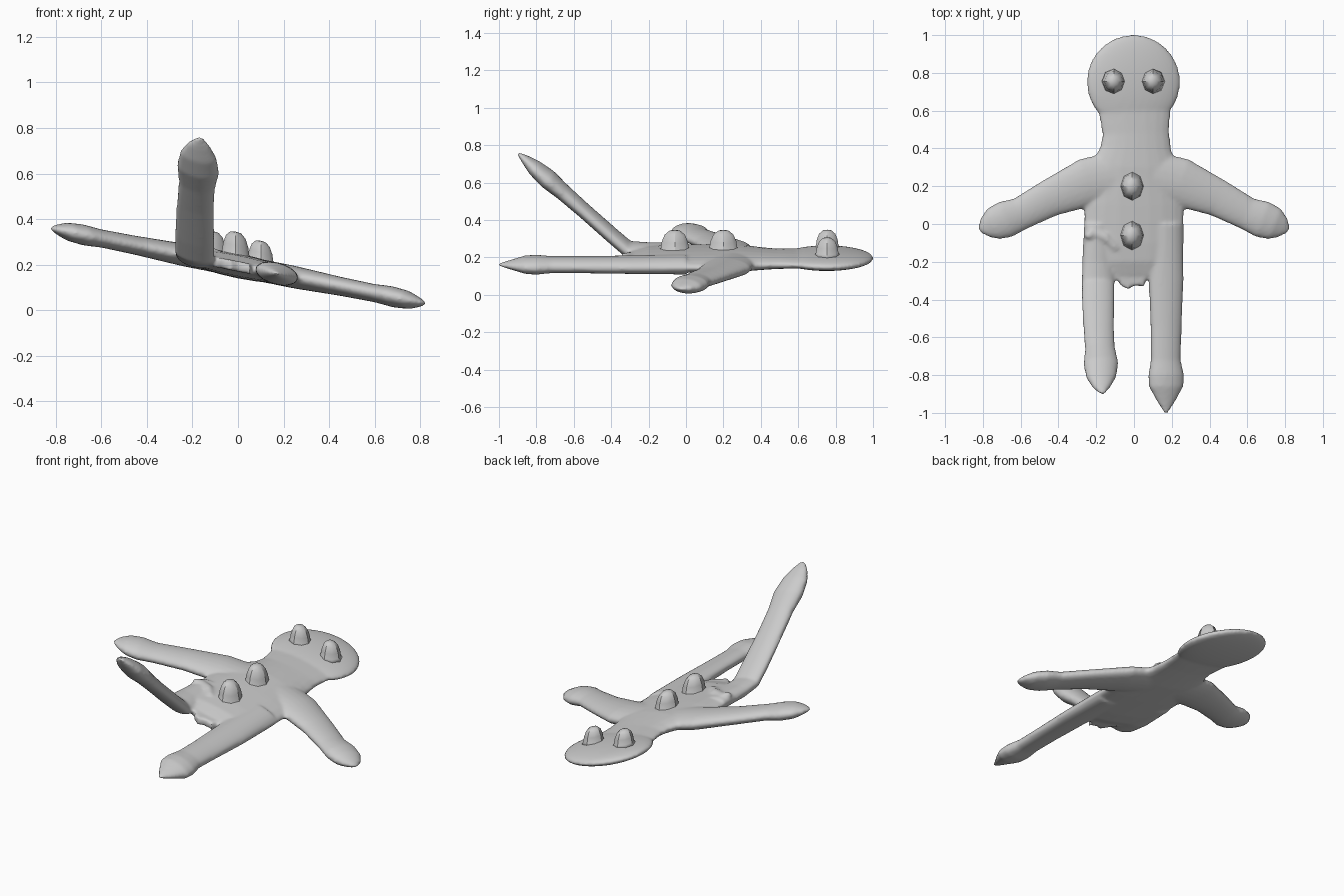
import bpy, bmesh, math
from mathutils import Vector

cube = bpy.data.objects.get("Cube")
if cube:
    bpy.data.objects.remove(cube, do_unlink=True)

clay = bpy.data.materials.new("plain_grey")
clay.use_nodes = True
GREY = (0.6, 0.6, 0.6, 1)
clay.diffuse_color = GREY
clay.node_tree.nodes["Principled BSDF"].inputs["Base Color"].default_value = GREY

LIFT, LEAN = 0.195, -0.2
SIDES = 20


def finish(bm, name):
    """Lean the part sideways with the whole figure and make it an object."""
    bmesh.ops.recalc_face_normals(bm, faces=bm.faces)
    for v in bm.verts:
        v.co.z += LIFT + LEAN * v.co.x
    mesh = bpy.data.meshes.new(name)
    bm.to_mesh(mesh)
    bm.free()
    mesh.materials.append(clay)
    mesh.shade_smooth()
    obj = bpy.data.objects.new(name, mesh)
    bpy.context.collection.objects.link(obj)
    return obj


def tube(bm, stations):
    """Loft oval rings through (x, y, z, half width, half thickness)."""
    pts = [Vector(s[:3]) for s in stations]
    rings = []
    for i, (x, y, z, w, h) in enumerate(stations):
        t = (pts[min(i + 1, len(pts) - 1)] - pts[max(i - 1, 0)]).normalized()
        side = t.cross(Vector((0, 0, 1))).normalized()
        up = side.cross(t)
        ring = []
        for k in range(SIDES):
            a = math.tau * k / SIDES
            ring.append(bm.verts.new(pts[i] + side * w * math.cos(a) + up * h * math.sin(a)))
        rings.append(ring)
    for a, b in zip(rings, rings[1:]):
        for k in range(SIDES):
            n = (k + 1) % SIDES
            bm.faces.new((a[k], a[n], b[n], b[k]))
    bm.faces.new(rings[0])
    bm.faces.new(rings[-1])


def ball(bm, centre, size):
    new = bmesh.ops.create_uvsphere(bm, u_segments=48, v_segments=24, radius=1)["verts"]
    for v in new:
        v.co = Vector(centre) + Vector(a * b for a, b in zip(v.co, size))


body = bmesh.new()

# head and torso
ball(body, (-0.003, 0.752, 0), (0.248, 0.25, 0.047))
tube(body, [(0, 0.66, 0, 0.2, 0.035), (0.01, 0.48, 0, 0.178, 0.042),
            (0.01, 0.4, 0, 0.19, 0.048), (0, 0.3, 0, 0.235, 0.055),
            (0, 0.1, 0, 0.265, 0.055), (0, -0.1, 0, 0.265, 0.052),
            (0, -0.2, 0, 0.255, 0.045), (0, -0.27, 0, 0.23, 0.025)])

# arms
for s in (1, -1):
    tube(body, [(s * 0.08, 0.25, 0, 0.14, 0.05), (s * 0.25, 0.22, 0, 0.13, 0.05),
                (s * 0.45, 0.135, 0, 0.1, 0.042), (s * 0.6, 0.055, 0, 0.088, 0.04),
                (s * 0.68, 0.025, 0, 0.1, 0.046), (s * 0.745, 0.0, 0, 0.088, 0.04),
                (s * 0.79, -0.02, 0, 0.055, 0.022), (s * 0.818, -0.035, 0, 0.015, 0.007)])

# straight left leg
tube(body, [(0.165, 0.0, 0, 0.095, 0.05), (0.17, -0.3, 0, 0.093, 0.046),
            (0.17, -0.55, 0, 0.083, 0.043), (0.168, -0.72, 0, 0.08, 0.043),
            (0.17, -0.8, 0, 0.095, 0.05), (0.17, -0.86, 0, 0.092, 0.046),
            (0.17, -0.93, 0, 0.055, 0.026), (0.17, -1.003, 0, 0.01, 0.006)])

# raised right leg
tube(body, [(-0.185, 0.0, 0, 0.08, 0.045), (-0.19, -0.2, 0, 0.085, 0.045),
            (-0.19, -0.31, 0.012, 0.088, 0.042), (-0.19, -0.39, 0.08, 0.088, 0.04),
            (-0.187, -0.55, 0.222, 0.082, 0.04), (-0.18, -0.66, 0.32, 0.08, 0.044),
            (-0.175, -0.74, 0.39, 0.093, 0.052), (-0.173, -0.81, 0.45, 0.08, 0.042),
            (-0.17, -0.86, 0.495, 0.05, 0.024), (-0.165, -0.9, 0.53, 0.012, 0.006)])

# torn edge between the legs
outline = [(-0.14, -0.1), (-0.115, -0.28), (-0.085, -0.3), (-0.07, -0.325), (-0.03, -0.345),
           (0, -0.325), (0.05, -0.33), (0.065, -0.29), (0.1, -0.25), (0.1, -0.1)]
flap = body.faces.new([body.verts.new((x, y, -0.025)) for x, y in outline])
top = bmesh.ops.extrude_face_region(body, geom=[flap])["geom"]
bmesh.ops.translate(body, vec=(0, 0, 0.045), verts=[v for v in top if isinstance(v, bmesh.types.BMVert)])

# small lump and crease on the right hip
ball(body, (-0.235, -0.06, 0.03), (0.028, 0.022, 0.025))
tube(body, [(-0.23, -0.04, 0.03, 0.02, 0.02), (-0.15, -0.07, 0.042, 0.025, 0.018),
            (-0.09, -0.13, 0.04, 0.02, 0.015)])

figure = finish(body, "body")
remesh = figure.modifiers.new("blend", "REMESH")
remesh.mode = "VOXEL"
remesh.voxel_size = 0.01
remesh.use_smooth_shade = True
soften = figure.modifiers.new("soften", "SMOOTH")
soften.factor = 0.5
soften.iterations = 6


def dome(name, x, y, rx, ry, height):
    """Eight-sided knob with a flared base and four creases up its sides."""
    bm = bmesh.new()
    profile = [(1.2, 0.0), (1.0, 0.2), (0.92, 0.5), (0.72, 0.8), (0.4, 0.97)]
    rings = []
    for r, z in profile:
        ring = []
        for k in range(8):
            a = math.tau * k / 8
            ring.append(bm.verts.new((x + rx * r * math.cos(a), y + ry * r * math.sin(a),
                                      0.03 + height * z)))
        rings.append(ring)
    tip = bm.verts.new((x, y, 0.03 + height))
    for a, b in zip(rings, rings[1:]):
        for k in range(8):
            n = (k + 1) % 8
            bm.faces.new((a[k], a[n], b[n], b[k]))
            if k % 2 == 0:
                bm.edges.get((a[k], b[k])).smooth = False
    for k in range(8):
        bm.faces.new((rings[-1][k], rings[-1][(k + 1) % 8], tip))
    bm.faces.new(rings[0][::-1])
    finish(bm, name)


# eyes and buttons
dome("left_eye", 0.1, 0.755, 0.055, 0.06, 0.1)
dome("right_eye", -0.107, 0.755, 0.055, 0.06, 0.1)
dome("upper_button", -0.01, 0.2, 0.06, 0.075, 0.118)
dome("lower_button", -0.01, -0.06, 0.06, 0.075, 0.118)
